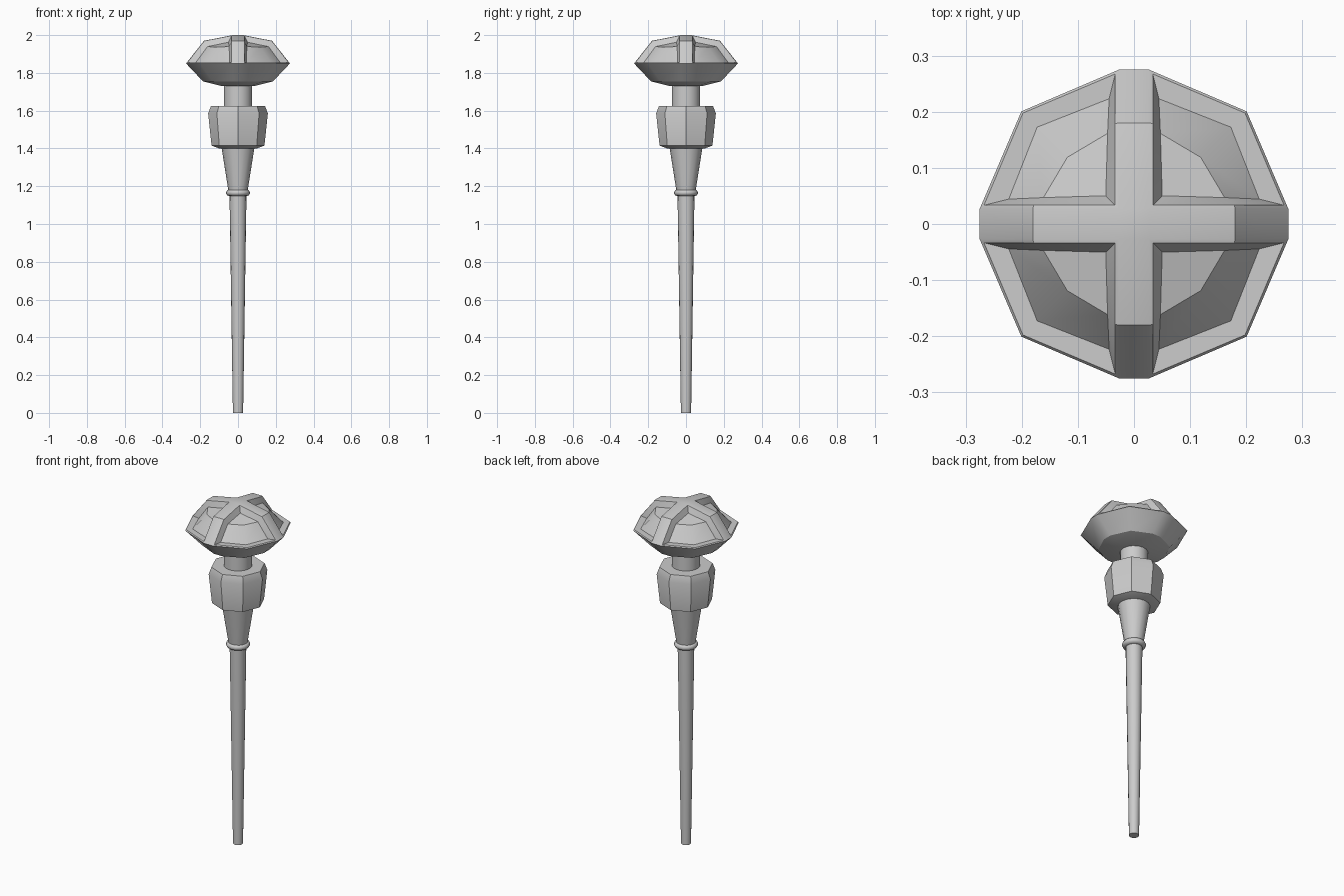
import bpy, bmesh, math

if "Cube" in bpy.data.objects:
    bpy.data.objects.remove(bpy.data.objects["Cube"])


def finish(bm, name, angle=30):
    bmesh.ops.recalc_face_normals(bm, faces=bm.faces)
    me = bpy.data.meshes.new(name)
    bm.to_mesh(me)
    bm.free()
    ob = bpy.data.objects.new(name, me)
    bpy.context.collection.objects.link(ob)
    bpy.ops.object.select_all(action='DESELECT')
    ob.select_set(True)
    bpy.context.view_layer.objects.active = ob
    bpy.ops.object.shade_smooth_by_angle(angle=math.radians(angle))
    return ob


def bridge(bm, a, b):
    n = len(a)
    return [bm.faces.new((a[i], a[(i + 1) % n], b[(i + 1) % n], b[i])) for i in range(n)]


def lathe(name, profile, sides, angle=30):
    """Closed turned part from (radius, z) pairs, with capped ends."""
    bm = bmesh.new()
    rings = [[bm.verts.new((r * math.cos(2 * math.pi * i / sides),
                            r * math.sin(2 * math.pi * i / sides), z))
              for i in range(sides)] for r, z in profile]
    for a, b in zip(rings, rings[1:]):
        bridge(bm, a, b)
    bm.faces.new(rings[0])
    bm.faces.new(rings[-1])
    return finish(bm, name, angle)


# Turned parts: shaft, bead, tapered socket, octagonal collar, neck
lathe("shaft", [(0.027, 0), (0.045, 1.16)], 16)
lathe("bead", [(0.045, 1.148), (0.058, 1.152), (0.065, 1.165), (0.058, 1.178), (0.045, 1.182)], 16, 60)
lathe("socket", [(0.05, 1.17), (0.088, 1.41)], 16)
lathe("collar", [(0.1, 1.40), (0.14, 1.415), (0.158, 1.585), (0.143, 1.625)], 8)
lathe("neck", [(0.075, 1.61), (0.075, 1.745)], 16)

# Faceted head: octagon whose axis corners are split by a crossing band
W = 0.027
bm = bmesh.new()


def ring(r, z, zd):
    vs = []
    d = 0.73 * r
    for q in range(4):
        c, s = round(math.cos(q * math.pi / 2)), round(math.sin(q * math.pi / 2))
        for x, y, h in ((r, W, z), (d, d, zd), (W, r, z)):
            vs.append(bm.verts.new((x * c - y * s, x * s + y * c, h)))
    return vs


low = ring(0.085, 1.73, 1.73)
under = ring(0.185, 1.755, 1.755)
rim = ring(0.275, 1.85, 1.85)
crown = ring(0.18, 1.97, 1.96)
bm.faces.new(low)
bridge(bm, low, under)
bridge(bm, under, rim)
upper = bridge(bm, rim, crown)
centre = [bm.verts.new((x * W, y * W, 2.0)) for x, y in ((1, 1), (-1, 1), (-1, -1), (1, -1))]
bm.faces.new(centre)
panels = []
for q in range(4):
    a, d, b = crown[3 * q:3 * q + 3]
    cap = bm.faces.new((centre[q], a, d, b))
    bm.faces.new((centre[q], b, crown[(3 * q + 3) % 12], centre[(q + 1) % 4]))
    panels.append([cap, upper[3 * q], upper[3 * q + 1]])
bmesh.ops.recalc_face_normals(bm, faces=bm.faces)

# Recessed panels between the bands
for p in panels:
    bmesh.ops.inset_region(bm, faces=p, thickness=0.007, use_even_offset=True)
    bmesh.ops.inset_region(bm, faces=p, thickness=0.022, depth=-0.028, use_even_offset=True)
finish(bm, "head", 32)
